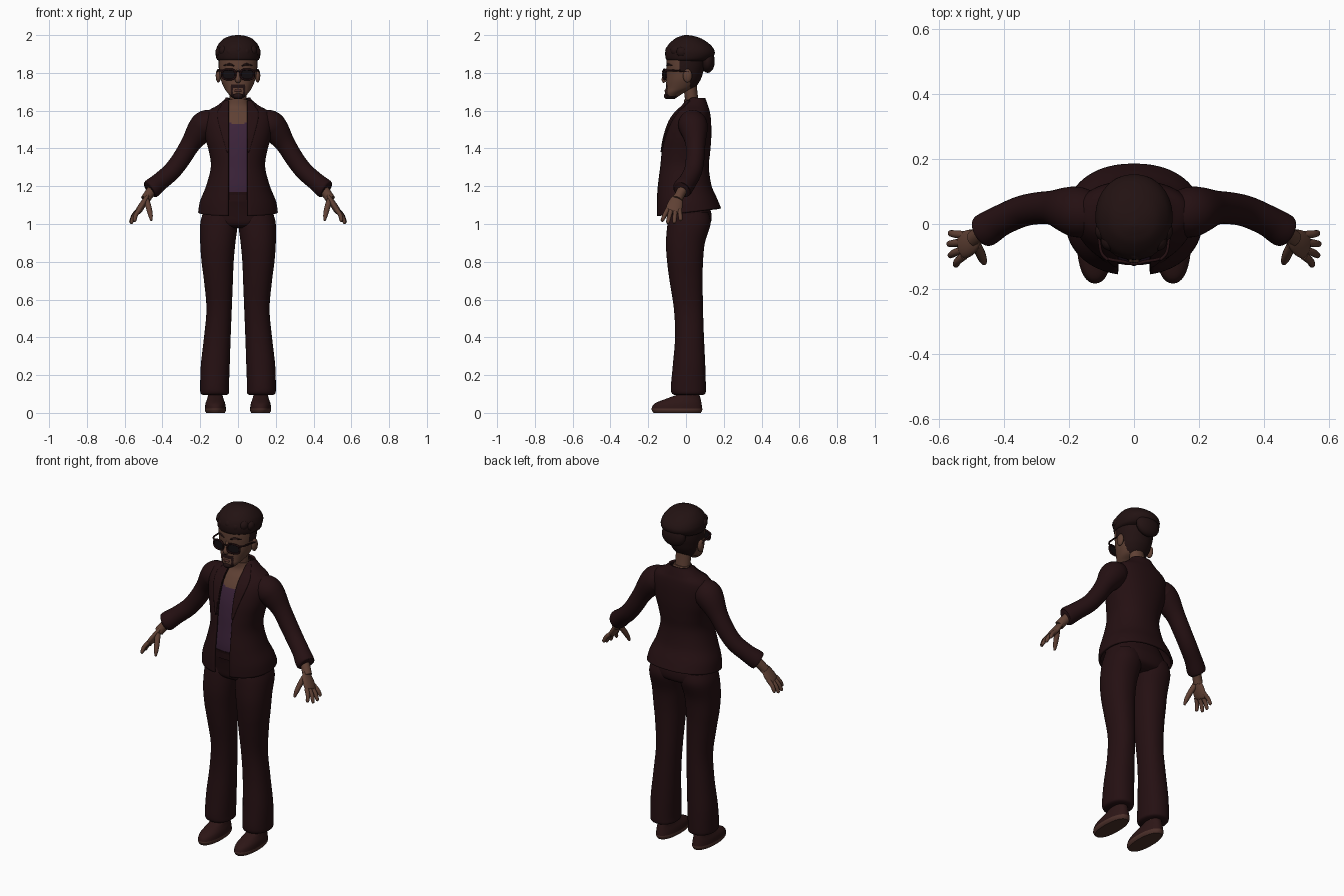
import bpy, bmesh, math
from mathutils import Vector

if "Cube" in bpy.data.objects:
    bpy.data.objects.remove(bpy.data.objects["Cube"])

def mat(name, r, g, b):
    m = bpy.data.materials.new(name)
    m.diffuse_color = (r, g, b, 1)
    m.use_nodes = True
    m.node_tree.nodes["Principled BSDF"].inputs["Base Color"].default_value = m.diffuse_color
    return m

SUIT = mat("dark maroon suit", .018, .005, .006)
SKIN = mat("brown skin", .115, .052, .034)
SHIRT = mat("purple shirt", .045, .017, .042)
HAIR = mat("dark hair", .016, .006, .006)
SOLE = mat("brown sole", .07, .028, .022)
SHOE = mat("shoe maroon", .026, .008, .008)
LENS = mat("black lens", .006, .004, .005)
LIP = mat("lip brown", .085, .03, .024)

def finish(name, bm, mats, rule=None):
    bmesh.ops.recalc_face_normals(bm, faces=bm.faces)
    for f in bm.faces:
        f.smooth = True
        if rule:
            f.material_index = rule(f.calc_center_median())
    me = bpy.data.meshes.new(name)
    bm.to_mesh(me)
    bm.free()
    me.set_sharp_from_angle(angle=math.radians(50))
    for m in mats:
        me.materials.append(m)
    ob = bpy.data.objects.new(name, me)
    bpy.context.collection.objects.link(ob)
    return ob

def refine(rows, k):
    """Catmull-Rom interpolation of rows of numbers"""
    out = []
    for i in range(len(rows) - 1):
        a, b, c, d = (rows[max(0, min(len(rows) - 1, i + j))] for j in (-1, 0, 1, 2))
        for s in range(k):
            t = s / k
            out.append([.5 * (2*q + (r - p)*t + (2*p - 5*q + 4*r - w)*t*t + (3*q - p - 3*r + w)*t**3)
                        for p, q, r, w in zip(a, b, c, d)])
    return out + [list(rows[-1])]

def skin_rings(rings, closed, caps):
    bm = bmesh.new()
    vs = [[bm.verts.new(p) for p in r] for r in rings]
    n = len(vs[0])
    for a, b in zip(vs, vs[1:]):
        for i in range(n if closed else n - 1):
            j = (i + 1) % n
            bm.faces.new((a[i], a[j], b[j], b[i]))
    if caps:
        bm.faces.new(vs[0])
        bm.faces.new(vs[-1])
    return bm

def loft(name, rows, mats, rule=None, n=40, k=5, e=.9, side=1, arc=None, tilt=None):
    """Stacked rings; rows = (z, x_min, x_max, y_front, y_back)"""
    rings = []
    for z, x0, x1, yf, yb in refine(rows, k):
        cx, rx, cy, ry = (x0 + x1)/2, (x1 - x0)/2, (yf + yb)/2, (yb - yf)/2
        a0, a1 = arc(z, rx) if arc else (0, 2*math.pi)
        ring = []
        for i in range(n):
            a = a0 + (a1 - a0) * i / (n - 1 if arc else n)
            s, c = math.sin(a), math.cos(a)
            x = cx + rx * math.copysign(abs(s)**e, s)
            y = cy - ry * math.copysign(abs(c)**e, c)
            ring.append((side * x, y, z + (tilt(y, z) if tilt else 0)))
        rings.append(ring)
    return finish(name, skin_rings(rings, not arc, not arc), mats, rule)

def sym(rows):
    return [(z, -r, r, f, b) for z, r, f, b in rows]

def tube(name, path, m, side=1, n=20, k=5, flat=(1, 1), up=(0, 1, 0)):
    """Tube along (x, y, z, radius) points; flat scales its width and depth"""
    pts = refine(path, k)
    rings = []
    for i, (x, y, z, r) in enumerate(pts):
        d = Vector(pts[min(i + 1, len(pts) - 1)][:3]) - Vector(pts[max(i - 1, 0)][:3])
        u = Vector(up)
        u = (u - u.project(d)).normalized()
        v = d.normalized().cross(u)
        ring = [Vector((x, y, z)) + u*r*flat[0]*math.cos(2*math.pi*j/n) + v*r*flat[1]*math.sin(2*math.pi*j/n)
                for j in range(n)]
        rings.append([(side*p.x, p.y, p.z) for p in ring])
    return finish(name, skin_rings(rings, True, True), [m])

def ball(name, c, s, m):
    bm = bmesh.new()
    bmesh.ops.create_uvsphere(bm, u_segments=24, v_segments=16, radius=1)
    for v in bm.verts:
        v.co = Vector([c[i] + v.co[i]*s[i] for i in range(3)])
    return finish(name, bm, [m])

# Torso: trousers waist, shirt and bare chest by height
loft("torso", sym([(1.12, .14, -.12, .1), (1.2, .14, -.125, .1), (1.3, .122, -.117, .097), (1.38, .13, -.11, .105),
                   (1.46, .15, -.097, .11), (1.53, .15, -.075, .11), (1.58, .125, -.045, .1), (1.62, .07, -.015, .085),
                   (1.66, .05, -.01, .07)]), [SUIT, SHIRT, SKIN],
     lambda c: 0 if c.z < 1.165 else 1 if c.z < 1.53 + 4*c.x*c.x else 2, k=8, n=64)

# Open jacket with lapels
jacket = sym([(1.06, .205, -.15, .18), (1.12, .195, -.152, .16), (1.2, .163, -.148, .13), (1.3, .138, -.137, .115),
              (1.38, .147, -.128, .122), (1.46, .168, -.113, .128), (1.54, .178, -.085, .127), (1.59, .16, -.052, .121),
              (1.62, .11, -.022, .112), (1.65, .072, 0, .102), (1.665, .06, .02, .096)])
def edge(rx):
    return math.asin(min(.93, .049 / rx) ** (1 / .9))
def hem(y, z):
    return .12 * y * max(0, min(1, (1.2 - z) / .14))
ob = loft("jacket", jacket, [SUIT], n=64, arc=lambda z, rx: (edge(rx), 2*math.pi - edge(rx)), tilt=hem)
ob.modifiers.new("cloth thickness", 'SOLIDIFY').thickness = .012
ob.modifiers["cloth thickness"].offset = 0
for s in (-1, 1):
    rows = [(z, a - .006, b + .006, f - .008, k + .006) for z, a, b, f, k in jacket[4:10]]
    ob = loft("lapel", rows, [SUIT], n=8, side=s,
              arc=lambda z, rx: (edge(rx), edge(rx) + .05 + 1.6 * max(0, z - 1.37)))
    ob.modifiers.new("cloth thickness", 'SOLIDIFY').thickness = .008
    ob.modifiers["cloth thickness"].offset = 0

# Hips
loft("trouser_hips", sym([(.978, .1, -.06, .09), (1, .175, -.09, .128), (1.05, .188, -.1, .135),
                          (1.1, .175, -.11, .12), (1.17, .138, -.127, .1)]), [SUIT])

for s in (-1, 1):
    # Trouser leg, ankle and shoe
    loft("trouser_leg", [(.095, .06, .185, -.06, .09), (.105, .048, .198, -.076, .103), (.14, .048, .2, -.08, .105),
                         (.25, .044, .197, -.07, .102), (.4, .039, .18, -.058, .095), (.55, .033, .167, -.064, .09),
                         (.7, .027, .18, -.087, .088), (.8, .023, .193, -.1, .09), (.9, .014, .2, -.106, .1),
                         (1, .002, .2, -.098, .13), (1.06, .01, .185, -.085, .12)], [SUIT], side=s)
    tube("ankle", [(.12, .025, .06, .038), (.12, .025, .18, .036)], SKIN, s)
    loft("shoe", [(0, .07, .168, -.172, .078), (.012, .064, .175, -.18, .085), (.024, .064, .175, -.182, .086),
                  (.05, .068, .172, -.165, .082), (.075, .077, .163, -.105, .077), (.1, .083, .157, -.035, .07)],
         [SOLE, SHOE], lambda c: 0 if c.z < .023 else 1, side=s)
    # Sleeve
    tube("sleeve", [(.11, .03, 1.54, .062), (.165, .035, 1.527, .077), (.2, .043, 1.495, .072), (.25, .05, 1.425, .053),
                    (.3, .048, 1.345, .049), (.35, .037, 1.28, .048), (.41, .01, 1.227, .048),
                    (.448, -.013, 1.195, .052), (.462, -.022, 1.183, .05), (.466, -.024, 1.18, .04)], SUIT, s, n=28)
    # Hand: wrist and palm, four fingers, thumb
    tube("wrist", [(.43, -.002, 1.21, .028), (.47, -.03, 1.16, .026), (.49, -.045, 1.13, .026)], SKIN, s)
    tube("palm", [(.478, -.035, 1.15, .024), (.492, -.05, 1.125, .035), (.51, -.06, 1.095, .042),
                  (.526, -.067, 1.07, .04), (.532, -.07, 1.062, .03)], SKIN, s, flat=(1, .42))
    for y0, tip in ((-.034, (.568, -.028, 1.018)), (-.056, (.572, -.062, 1.004)),
                    (-.078, (.568, -.098, 1.003)), (-.098, (.55, -.128, 1.014))):
        a, b = Vector((.522, y0, 1.076)), Vector(tip)
        tube("finger", [(*a, .0125), (*(a.lerp(b, .5) + Vector((.005, 0, .003))), .0115), (*a.lerp(b, .9), .0095),
                        (*b, .004)], SKIN, s, n=12)
    tube("thumb", [(.485, -.065, 1.125, .016), (.472, -.09, 1.085, .015), (.463, -.112, 1.045, .012),
                   (.459, -.122, 1.018, .005)], SKIN, s, n=12)
    # Ear and eyebrow
    ball("ear", (s*.104, .008, 1.785), (.014, .024, .036), SKIN)
    tube("eyebrow", [(.02, -.102, 1.836, .003), (.045, -.094, 1.846, .006), (.075, -.072, 1.838, .003)], HAIR, s, n=10)
    # Glasses: lens, rim and temple
    t = [2*math.pi*i/24 for i in range(25)]
    rim = [(.049 + .036*math.copysign(abs(math.cos(a))**.7, math.cos(a)), -.121 + .008*(1 + math.cos(a)),
            1.792 + .027*math.copysign(abs(math.sin(a))**.7, math.sin(a))) for a in t]
    tube("glasses_rim", [(*p, .005) for p in rim], SUIT, s, n=8, k=2)
    bm = bmesh.new()
    bm.faces.new([bm.verts.new((s*x, y, z)) for x, y, z in rim[:-1]])
    finish("lens", bm, [LENS])
    tube("glasses_temple", [(.08, -.11, 1.813, .005), (.1, -.088, 1.813, .005), (.108, -.04, 1.811, .0045),
                            (.112, .012, 1.805, .004)], SUIT, s, n=8)
tube("glasses_bridge", [(-.02, -.12, 1.803, .004), (0, -.123, 1.808, .004), (.02, -.12, 1.803, .004)], SUIT,
     n=8, up=(0, 0, 1))

# Head with cropped back hair and goatee coloured on its faces
def head_rule(c):
    x = abs(c.x)
    if c.y > .022 and c.z > 1.70 or c.y > -.035 and c.z > 1.815:
        return 1
    if c.y < -.05:
        if c.z < 1.69 and x < .036 or 1.722 < c.z < 1.738 and x < .038 or 1.67 < c.z < 1.73 and .027 < x < .038:
            return 1
    return 0
loft("head", sym([(1.662, .018, -.1, -.06), (1.672, .034, -.108, -.045), (1.695, .056, -.11, -.01),
                  (1.72, .073, -.107, .045), (1.76, .09, -.104, .075), (1.8, .098, -.102, .09), (1.84, .103, -.103, .1),
                  (1.88, .102, -.1, .1), (1.92, .09, -.08, .08)]), [SKIN, HAIR], head_rule, n=120, k=8, e=.95)
tube("neck", [(0, .035, 1.57, .05), (0, .032, 1.64, .045), (0, .025, 1.7, .045), (0, .02, 1.76, .045)], SKIN,
     flat=(.78, 1))
tube("nose", [(0, -.098, 1.82, .007), (0, -.108, 1.79, .011), (0, -.113, 1.765, .016), (0, -.108, 1.752, .012)], SKIN)
ball("lips", (0, -.105, 1.706), (.02, .009, .008), LIP)
ball("chin_beard", (0, -.1, 1.678), (.026, .017, .017), HAIR)

# Swept-up hair and the tuft at the back
loft("hair", sym([(1.862, .098, -.09, .1), (1.872, .112, -.105, .13), (1.895, .118, -.11, .15), (1.92, .117, -.108, .15),
                  (1.95, .105, -.093, .128), (1.98, .077, -.06, .085), (1.994, .045, -.03, .045),
                  (2, .01, -.008, .012)]), [HAIR], e=.95)
ball("hair_tuft", (0, .115, 1.862), (.075, .037, .062), HAIR)
for i in range(7):
    a = math.pi * (i - 3) / 7
    ball("front_curl", (.095*math.sin(a), -.075*math.cos(a) - .005, 1.91 + .008*(i % 2)), (.027, .03, .03), HAIR)
